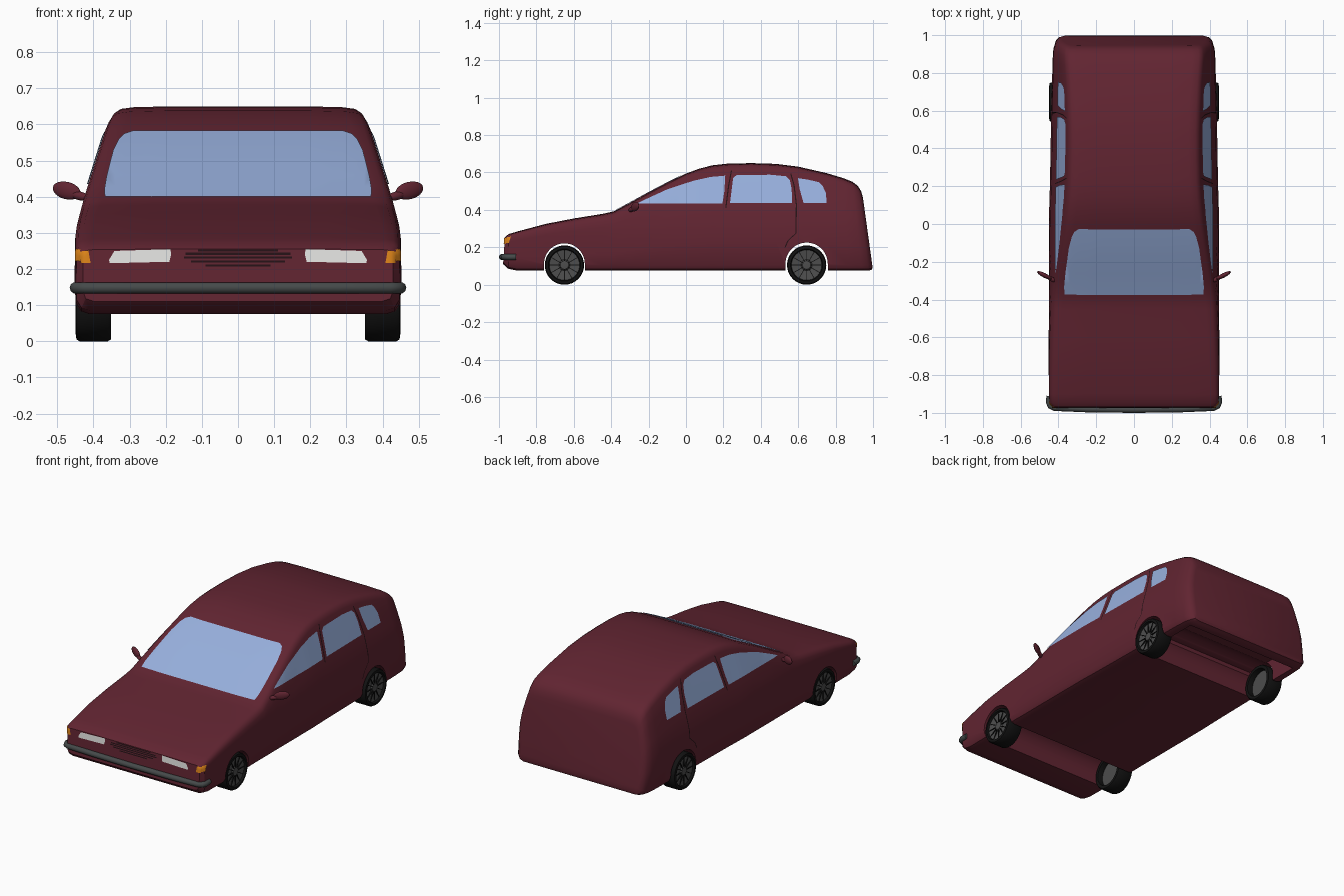
import bpy, bmesh, math
from mathutils import Vector, Matrix
from mathutils.bvhtree import BVHTree

if "Cube" in bpy.data.objects:
    bpy.data.objects.remove(bpy.data.objects["Cube"])


def material(name, r, g, b):
    m = bpy.data.materials.new(name)
    m.diffuse_color = (r, g, b, 1)
    m.use_nodes = True
    m.node_tree.nodes["Principled BSDF"].inputs["Base Color"].default_value = m.diffuse_color
    return m


MAROON = material("maroon paint", 0.12, 0.018, 0.031)
GLASS = material("blue glass", 0.31, 0.43, 0.72)
WHITE = material("headlight white", 0.78, 0.78, 0.76)
AMBER = material("amber", 0.72, 0.23, 0.01)
BLACK = material("tyre black", 0.006, 0.006, 0.006)
RIM = material("rim grey", 0.075, 0.075, 0.075)
GREY = material("bumper grey", 0.06, 0.068, 0.068)
GAP = material("grille dark", 0.018, 0.006, 0.008)


def add(name, bm, mat, mirror=False, angle=35):
    """Turn a bmesh into a smooth-shaded object, optionally mirrored in x."""
    me = bpy.data.meshes.new(name)
    bm.to_mesh(me)
    ob = bpy.data.objects.new(name, me)
    bpy.context.collection.objects.link(ob)
    me.materials.append(mat)
    bpy.ops.object.select_all(action='DESELECT')
    bpy.context.view_layer.objects.active = ob
    ob.select_set(True)
    bpy.ops.object.shade_smooth_by_angle(angle=math.radians(angle))
    if mirror:
        ob.modifiers.new("mirror", 'MIRROR')
    return ob


def interp(z, table):
    for (a, xa), (b, xb) in zip(table, table[1:]):
        if z <= b:
            return xa + (xb - xa) * max(0, (z - a) / (b - a))
    return table[-1][1]


# ---- body shell: cross-sections lofted from nose to tail ----
SIDE = [(0.075, 0.44), (0.12, 0.45), (0.28, 0.449), (0.34, 0.441),
        (0.40, 0.425), (0.60, 0.362), (0.66, 0.34)]
# bottom y, bottom z, top y, top z, width factor
STATIONS = [(-0.978, 0.11, -0.968, 0.255, 0.955), (-0.95, 0.085, -0.947, 0.271, 0.995),
            (-0.90, 0.075, -0.90, 0.285, 1.0)]
for y, top, w in [(-0.75, 0.325, 1.005), (-0.6, 0.354, 1.005), (-0.45, 0.378, 1),
                  (-0.385, 0.392, 1), (-0.3, 0.437, 1), (-0.2, 0.492, 1), (-0.1, 0.545, 1),
                  (0, 0.594, 1), (0.07, 0.62, 1), (0.14, 0.638, 0.995), (0.22, 0.647, 0.99),
                  (0.35, 0.65, 0.985), (0.48, 0.646, 0.98), (0.6, 0.631, 0.975),
                  (0.75, 0.597, 0.965)]:
    STATIONS.append((y, 0.075, y, top, w))
STATIONS += [(0.87, 0.075, 0.84, 0.57, 0.96), (0.94, 0.075, 0.89, 0.55, 0.95),
             (0.975, 0.075, 0.92, 0.527, 0.925), (0.992, 0.08, 0.937, 0.498, 0.89),
             (0.998, 0.09, 0.946, 0.465, 0.84)]


def half_section(yb, B, yt, T, w):
    r = min(0.036, 0.12 * (T - B))
    lo, hi = B + 0.03, T - r
    W = lambda z: w * interp(z, SIDE)
    pts = [(W(B) * 0.93, B), (W(B) * 0.985, B + 0.008)]
    pts += [(W(z), z) for z in (lo + (hi - lo) * t for t in (0, 0.25, 0.45, 0.65, 0.85, 1))]
    e = W(hi)
    pts += [(e - 0.3 * r, T - 0.5 * r), (e - 0.75 * r, T - 0.2 * r),
            (e - 1.7 * r, T - 0.07 * r), (e * 0.55, T)]
    return [Vector((x, yb + (yt - yb) * (z - B) / (T - B), z)) for x, z in pts]


bm = bmesh.new()
rings = []
for s in STATIONS:
    half = half_section(*s)
    ring = half + [Vector((-p.x, p.y, p.z)) for p in reversed(half)]
    rings.append([bm.verts.new(p) for p in ring])
n = len(rings[0])
for a, b in zip(rings, rings[1:]):
    for i in range(n):
        j = (i + 1) % n
        bm.faces.new((a[i], a[j], b[j], b[i]))
for ring in (rings[0], rings[-1]):
    for i in range(n // 2 - 1):
        bm.faces.new((ring[i], ring[i + 1], ring[n - 2 - i], ring[n - 1 - i]))
bmesh.ops.recalc_face_normals(bm, faces=bm.faces)
skin = BVHTree.FromBMesh(bm)
body = add("body", bm, MAROON)


# ---- wheel arches and rear underbody recess cut out of the shell ----
def cut(bmc):
    cutter = add("cutter", bmc, MAROON)
    cutter.hide_render = True
    mod = body.modifiers.new("cut", 'BOOLEAN')
    mod.operation, mod.solver, mod.object = 'DIFFERENCE', 'EXACT', cutter
    bpy.context.view_layer.objects.active = body
    bpy.ops.object.modifier_apply(modifier=mod.name)
    bpy.data.objects.remove(cutter)


def arch(y, r):
    bmc = bmesh.new()
    pts = [(y + r * math.cos(math.pi * k / 24), 0.112 + r * math.sin(math.pi * k / 24))
           for k in range(25)] + [(y - r, 0), (y + r, 0)]
    f = bmc.faces.new([bmc.verts.new((-0.6, p, z)) for p, z in pts])
    ext = bmesh.ops.extrude_face_region(bmc, geom=[f])
    bmesh.ops.translate(bmc, vec=(1.2, 0, 0),
                        verts=[v for v in ext['geom'] if isinstance(v, bmesh.types.BMVert)])
    bmesh.ops.recalc_face_normals(bmc, faces=bmc.faces)
    cut(bmc)


arch(-0.65, 0.109)
arch(0.645, 0.113)
bmc = bmesh.new()
bmesh.ops.create_cube(bmc, size=1, matrix=Matrix.Translation((0, 0.745, 0.1))
                      @ Matrix.Diagonal((0.74, 0.37, 0.22, 1)))
cut(bmc)
bpy.context.view_layer.objects.active = body
body.select_set(True)
bpy.ops.object.shade_smooth_by_angle(angle=math.radians(32))


# ---- thin plates laid on the skin: windows, lights, grille, door gaps ----
def plate(name, outlines, view, mat, mirror=False, lift=0.004, step=0.03):
    """Project 2D outlines onto the skin, from the side (y,z) or the front (x,z)."""
    bm = bmesh.new()
    side = view == 'side'
    for o in outlines:
        bm.faces.new([bm.verts.new((0, a, z) if side else (a, 0, z)) for a, z in o])
    for axis in ((1 if side else 0), 2):
        normal = Vector((0, 0, 0))
        normal[axis] = 1
        vals = [v.co[axis] for v in bm.verts]
        t = min(vals) + step
        while t < max(vals) - 0.002:
            bmesh.ops.bisect_plane(bm, geom=bm.verts[:] + bm.edges[:] + bm.faces[:],
                                   plane_co=normal * t, plane_no=normal)
            t += step
    bmesh.ops.triangulate(bm, faces=bm.faces)
    ray = Vector((-1, 0, 0)) if side else Vector((0, 1, 0))
    for v in bm.verts:
        hit = skin.ray_cast(v.co - ray * 2, ray)[0]
        if hit is None:
            hit = skin.find_nearest(v.co - ray * (0.45 if side else 0.97))[0]
        v.co = hit - ray * lift
    bmesh.ops.recalc_face_normals(bm, faces=bm.faces)
    if sum((f.normal.dot(ray) for f in bm.faces)) > 0:
        bmesh.ops.reverse_faces(bm, faces=bm.faces)
    return add(name, bm, mat, mirror)


def strip(path, w=0.003):
    return [(y - w, z) for y, z in path] + [(y + w, z) for y, z in reversed(path)]


def symmetric(half):
    return half + [(-x, z) for x, z in reversed(half)]


plate("windshield", [symmetric([(0.368, 0.4), (0.37, 0.42), (0.363, 0.46), (0.345, 0.53),
                                (0.33, 0.56), (0.315, 0.575), (0.29, 0.583)])],
      'front', GLASS, lift=0.007)
plate("front_side_window", [[(-0.26, 0.435), (0.195, 0.435), (0.205, 0.5), (0.21, 0.583),
                             (0.13, 0.576), (0.04, 0.556), (-0.1, 0.51), (-0.22, 0.455)]],
      'side', GLASS, True)
plate("rear_side_window", [[(0.235, 0.436), (0.567, 0.436), (0.565, 0.51), (0.555, 0.56),
                            (0.535, 0.58), (0.45, 0.588), (0.27, 0.586), (0.252, 0.57)]],
      'side', GLASS, True)
plate("quarter_window", [[(0.628, 0.438), (0.752, 0.436), (0.748, 0.49), (0.73, 0.53),
                          (0.712, 0.548), (0.65, 0.562), (0.598, 0.57), (0.608, 0.51)]],
      'side', GLASS, True)
plate("door_gaps", [strip([(0.213, 0.41), (0.228, 0.53), (0.243, 0.61)]),
                    strip([(0.53, 0.2), (0.545, 0.235), (0.588, 0.275), (0.59, 0.43),
                           (0.578, 0.53), (0.56, 0.595)])], 'side', GAP, True, lift=0.002)
plate("headlight", [[(0.19, 0.22), (0.355, 0.216), (0.357, 0.225), (0.342, 0.25),
                     (0.187, 0.255), (0.185, 0.24)]], 'front', WHITE, True)
plate("turn_signal_front", [[(0.408, 0.217), (0.436, 0.217), (0.438, 0.248), (0.414, 0.252)]],
      'front', AMBER, True, step=0.008)
plate("turn_signal_side", [[(-0.974, 0.222), (-0.948, 0.222), (-0.936, 0.257), (-0.957, 0.254)]],
      'side', AMBER, True, step=0.008)
plate("grille", [[(-w, z - 0.003), (w, z - 0.003), (w, z + 0.003), (-w, z + 0.003)]
                 for z, w in ((0.21, 0.09), (0.221, 0.13), (0.232, 0.15),
                              (0.242, 0.145), (0.251, 0.11))], 'front', GAP)

# ---- front bumper bar wrapping round the nose ----
cu = bpy.data.curves.new("front_bumper", 'CURVE')
cu.dimensions, cu.bevel_depth, cu.bevel_resolution, cu.use_fill_caps = '3D', 0.016, 3, True
half = [(0.448, -0.91), (0.45, -0.945), (0.442, -0.964), (0.42, -0.974), (0.25, -0.981)]
path = half + [(0, -0.984)] + [(-x, y) for x, y in reversed(half)]
sp = cu.splines.new('POLY')
sp.points.add(len(path) - 1)
for p, (x, y) in zip(sp.points, path):
    p.co = (x, y, 0.148, 1)
cu.materials.append(GREY)
bpy.context.collection.objects.link(bpy.data.objects.new("front_bumper", cu))


# ---- wheels ----
def lathe(name, profile, y, mat):
    bm = bmesh.new()
    vs = [bm.verts.new((x, y, 0.105 + r)) for r, x in profile]
    es = [bm.edges.new((vs[i], vs[(i + 1) % len(vs)])) for i in range(len(vs))]
    bmesh.ops.spin(bm, geom=vs + es, cent=(0, y, 0.105), axis=(1, 0, 0),
                   angle=2 * math.pi, steps=32, use_merge=True)
    bmesh.ops.remove_doubles(bm, verts=bm.verts, dist=0.0005)
    bmesh.ops.recalc_face_normals(bm, faces=bm.faces)
    add(name, bm, mat, True)


for end, y in (("front", -0.65), ("rear", 0.645)):
    lathe(end + "_tyre", [(0.083, 0.352), (0.1, 0.352), (0.105, 0.36), (0.105, 0.438),
                          (0.1, 0.447), (0.086, 0.449), (0.081, 0.44), (0.081, 0.36)], y, BLACK)
    lathe(end + "_rim", [(0.0, 0.385), (0.082, 0.385), (0.082, 0.438), (0.03, 0.432),
                         (0.022, 0.44), (0.0, 0.442)], y, RIM)
    bm = bmesh.new()
    for k in range(12):
        bmesh.ops.create_cube(bm, size=1, matrix=Matrix.Translation((0.436, y, 0.105))
                              @ Matrix.Rotation(k * math.pi / 6, 4, 'X')
                              @ Matrix.Translation((0, 0, 0.051))
                              @ Matrix.Diagonal((0.008, 0.004, 0.058, 1)))
    add(end + "_spoke_gaps", bm, BLACK, True)

# ---- door mirrors: a tilted pod on a short stalk ----
bm = bmesh.new()
for loc, size in (((0.474, -0.272, 0.417), (0.044, 0.012, 0.024)),
                  ((0.437, -0.291, 0.402), (0.03, 0.012, 0.012))):
    bmesh.ops.create_uvsphere(bm, u_segments=20, v_segments=12, radius=1,
                              matrix=Matrix.Translation(loc)
                              @ Matrix.Rotation(math.radians(27), 4, 'Z')
                              @ Matrix.Rotation(math.radians(-12), 4, 'Y')
                              @ Matrix.Diagonal((*size, 1)))
add("door_mirror", bm, MAROON, True)
